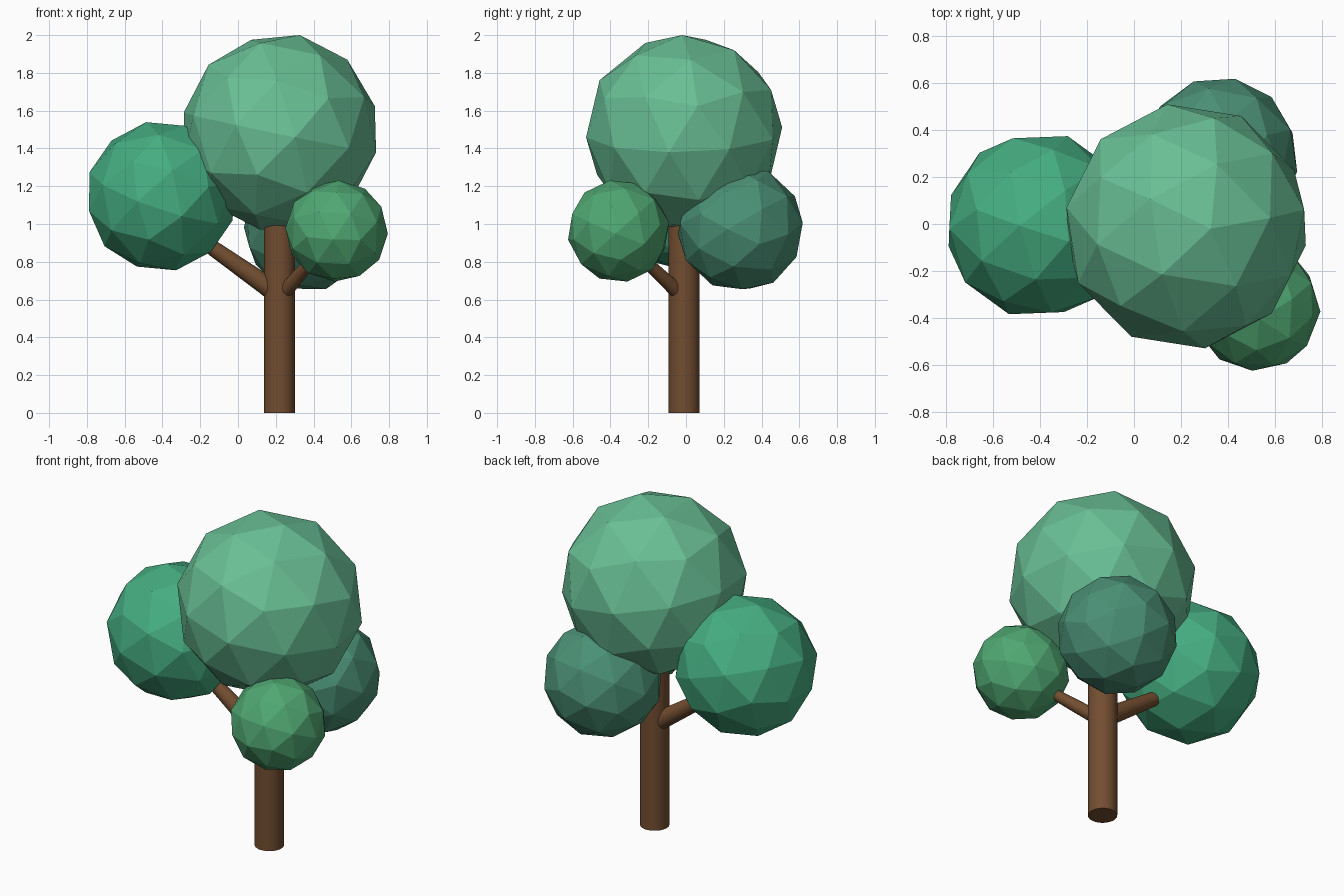
import bpy
from mathutils import Vector, Matrix

if "Cube" in bpy.data.objects:
    bpy.data.objects.remove(bpy.data.objects["Cube"])


def material(name, rgb):
    m = bpy.data.materials.new(name)
    m.diffuse_color = (*rgb, 1)
    m.use_nodes = True
    m.node_tree.nodes["Principled BSDF"].inputs["Base Color"].default_value = m.diffuse_color
    return m


def foliage(name, centre, radius, axis, neighbour, mat):
    """Flat icosphere turned so one corner lies on axis and the next near neighbour."""
    bpy.ops.mesh.primitive_ico_sphere_add(subdivisions=2, radius=radius)
    ob = bpy.context.object
    z = Vector(axis).normalized()
    y = z.cross(Vector(neighbour)).normalized()
    x = y.cross(z)
    turn = Matrix((x, y, z)).transposed().to_4x4()
    ob.data.transform(Matrix.Translation(centre) @ turn)
    ob.name = name
    ob.data.materials.append(mat)


def limb(name, start, end, r1, r2, mat):
    """Round tapered rod between two points."""
    a, b = Vector(start), Vector(end)
    d = b - a
    bpy.ops.mesh.primitive_cone_add(vertices=32, radius1=r1, radius2=r2, depth=d.length,
                                    location=(a + b) / 2,
                                    rotation=d.to_track_quat('Z', 'Y').to_euler())
    ob = bpy.context.object
    ob.name = name
    ob.data.materials.append(mat)
    bpy.ops.object.shade_smooth_by_angle()


bark = material("bark", (0.17, 0.075, 0.03))

# Trunk and two branches
limb("trunk", (0.22, -0.01, 0), (0.22, -0.01, 1.15), 0.082, 0.082, bark)
limb("left_branch", (0.22, -0.01, 0.625), (-0.3, 0, 0.99), 0.056, 0.034, bark)
limb("front_branch", (0.22, -0.01, 0.61), (0.465, -0.31, 0.893), 0.042, 0.026, bark)

# Four foliage balls
foliage("main_crown", (0.222, -0.01, 1.485), 0.526,
        (0.105, -0.01, 0.515), (0.5, 0.07, 0.15), material("light_green", (0.14, 0.52, 0.30)))
foliage("left_foliage", (-0.407, -0.005, 1.147), 0.40,
        (0.128, -0.07, 0.373), (-0.275, 0.07, 0.282), material("bright_green", (0.06, 0.42, 0.22)))
foliage("front_foliage", (0.522, -0.357, 0.963), 0.272,
        (0, -0.188, 0.212), (0.02, 0.13, 0.238), material("mid_green", (0.08, 0.39, 0.17)))
foliage("back_foliage", (0.363, 0.288, 0.977), 0.338,
        (0.067, 0.333, 0.03), (0.307, 0.117, -0.08), material("blue_green", (0.07, 0.28, 0.18)))
